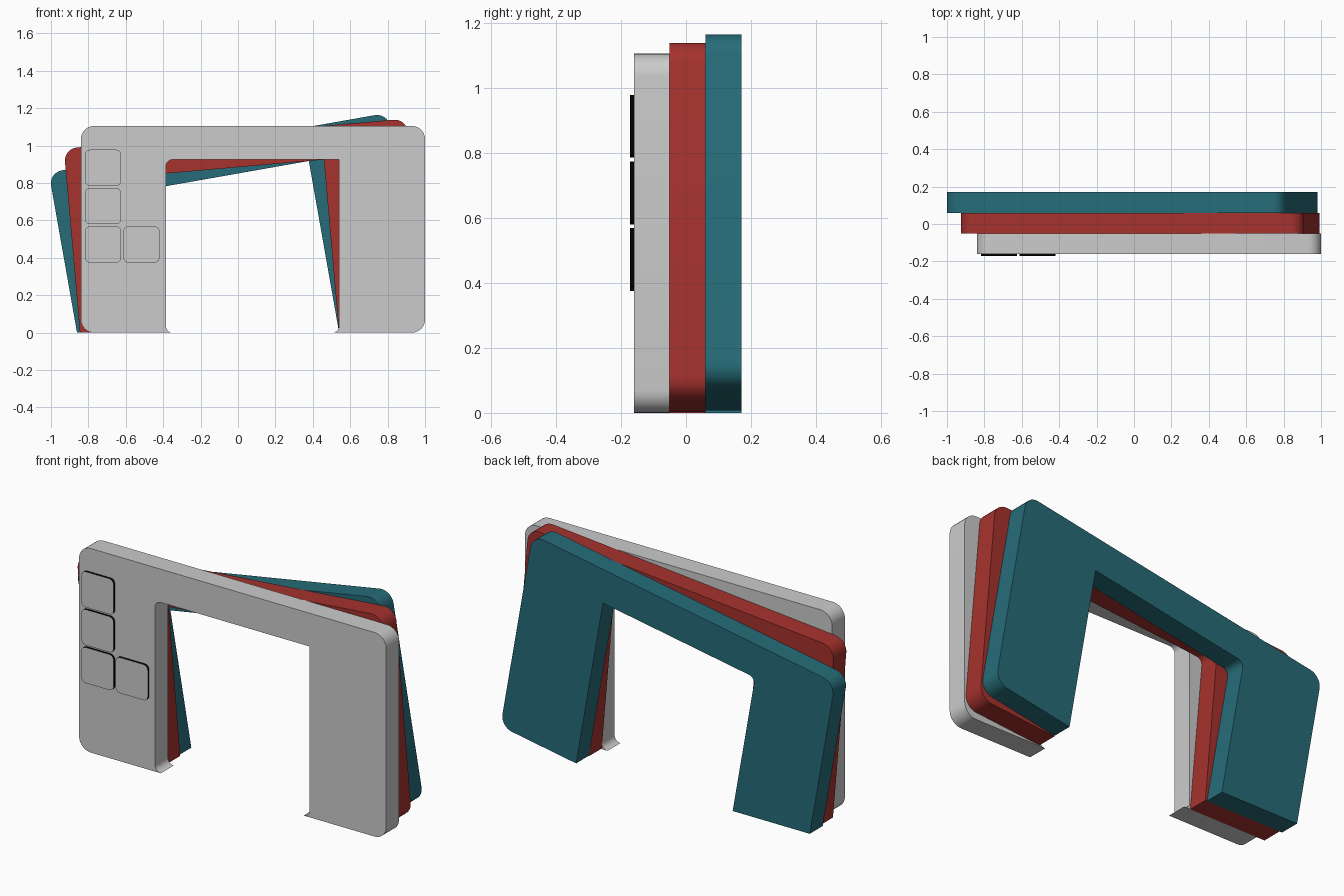
import bpy, bmesh
from math import sin, cos, tan, radians

if "Cube" in bpy.data.objects:
    bpy.data.objects.remove(bpy.data.objects["Cube"])

LEFT, RIGHT, TOP = -0.84, 1.0, 1.105      # outer panel edges
IN_L, IN_R, IN_T = -0.385, 0.54, 0.925    # opening edges
PIVOT = 0.5                               # fan pivot on the ground
R, r = 0.07, 0.035                        # outer and inner corner radii


def arc(cx, cz, rad, a0, a1, n=8):
    angles = [radians(a0 + (a1 - a0) * i / n) for i in range(n + 1)]
    return [(cx + rad * cos(a), cz + rad * sin(a)) for a in angles]


def material(name, color):
    m = bpy.data.materials.new(name)
    m.diffuse_color = (*color, 1)
    m.use_nodes = True
    m.node_tree.nodes["Principled BSDF"].inputs["Base Color"].default_value = m.diffuse_color
    return m


def prism(name, profile, y0, y1, mats=()):
    """Extrude an x-z outline from y0 to y1; a second material colours the sides."""
    bm = bmesh.new()
    face = bm.faces.new([bm.verts.new((x, y0, z)) for x, z in profile])
    ext = bmesh.ops.extrude_face_region(bm, geom=[face], use_keep_orig=True)
    moved = [g for g in ext["geom"] if isinstance(g, bmesh.types.BMVert)]
    bmesh.ops.translate(bm, verts=moved, vec=(0, y1 - y0, 0))
    bmesh.ops.recalc_face_normals(bm, faces=bm.faces)
    bm.normal_update()
    if len(mats) > 1:
        for f in bm.faces:
            f.material_index = int(abs(f.normal.y) < 0.5)
    me = bpy.data.meshes.new(name)
    bm.to_mesh(me)
    bm.free()
    for m in mats:
        me.materials.append(m)
    ob = bpy.data.objects.new(name, me)
    bpy.context.collection.objects.link(ob)
    bpy.ops.object.select_all(action='DESELECT')
    ob.select_set(True)
    bpy.context.view_layer.objects.active = ob
    bpy.ops.object.shade_smooth_by_angle(angle=radians(30))
    return ob


def panel_outline(deg):
    a = radians(deg)
    if deg == 0:   # upright panel: rounded foot, flared inner feet
        left_foot = arc(LEFT + R, R, R, 180, 270) + arc(IN_L + r, r, r, 270, 180)
        right_foot = arc(IN_R - r, r, r, 0, -90)
    else:          # tilted panel: left foot trimmed level with the ground
        left_foot = [(x, (PIVOT - x) * tan(a)) for x in (LEFT, IN_L)]
        right_foot = [(IN_R, 0)]
    pts = (left_foot
           + arc(IN_L + r, IN_T - r, r, 180, 90) + [(IN_R, IN_T)]
           + right_foot
           + arc(RIGHT - R, R, R, 270, 360)
           + arc(RIGHT - R, TOP - R, R, 0, 90)
           + arc(LEFT + R, TOP - R, R, 90, 180))
    return [(PIVOT + (x - PIVOT) * cos(a) - z * sin(a),
             (x - PIVOT) * sin(a) + z * cos(a)) for x, z in pts]


red = material("red", (0.38, 0.032, 0.027))
teal = material("teal", (0.019, 0.15, 0.19))
grey = material("grey", (0.8, 0.8, 0.8))
black = material("black", (0.0, 0.0, 0.0))

# Three fanned arch panels
prism("front_panel", panel_outline(0), -0.16, -0.05)
prism("middle_panel", panel_outline(5), -0.05, 0.06, [red])
prism("back_panel", panel_outline(10), 0.06, 0.17, [teal])

# Rounded square tiles in an L on the front panel
S, STEP, c = 0.193, 0.205, 0.026
for i, (col, row) in enumerate([(0, 0), (1, 0), (0, 1), (0, 2)]):
    x, z = -0.818 + col * STEP, 0.375 + row * STEP
    outline = (arc(x + c, z + c, c, 180, 270, 6) + arc(x + S - c, z + c, c, 270, 360, 6)
               + arc(x + S - c, z + S - c, c, 0, 90, 6) + arc(x + c, z + S - c, c, 90, 180, 6))
    prism(f"tile_{i + 1}", outline, -0.172, -0.16, [grey, black])
